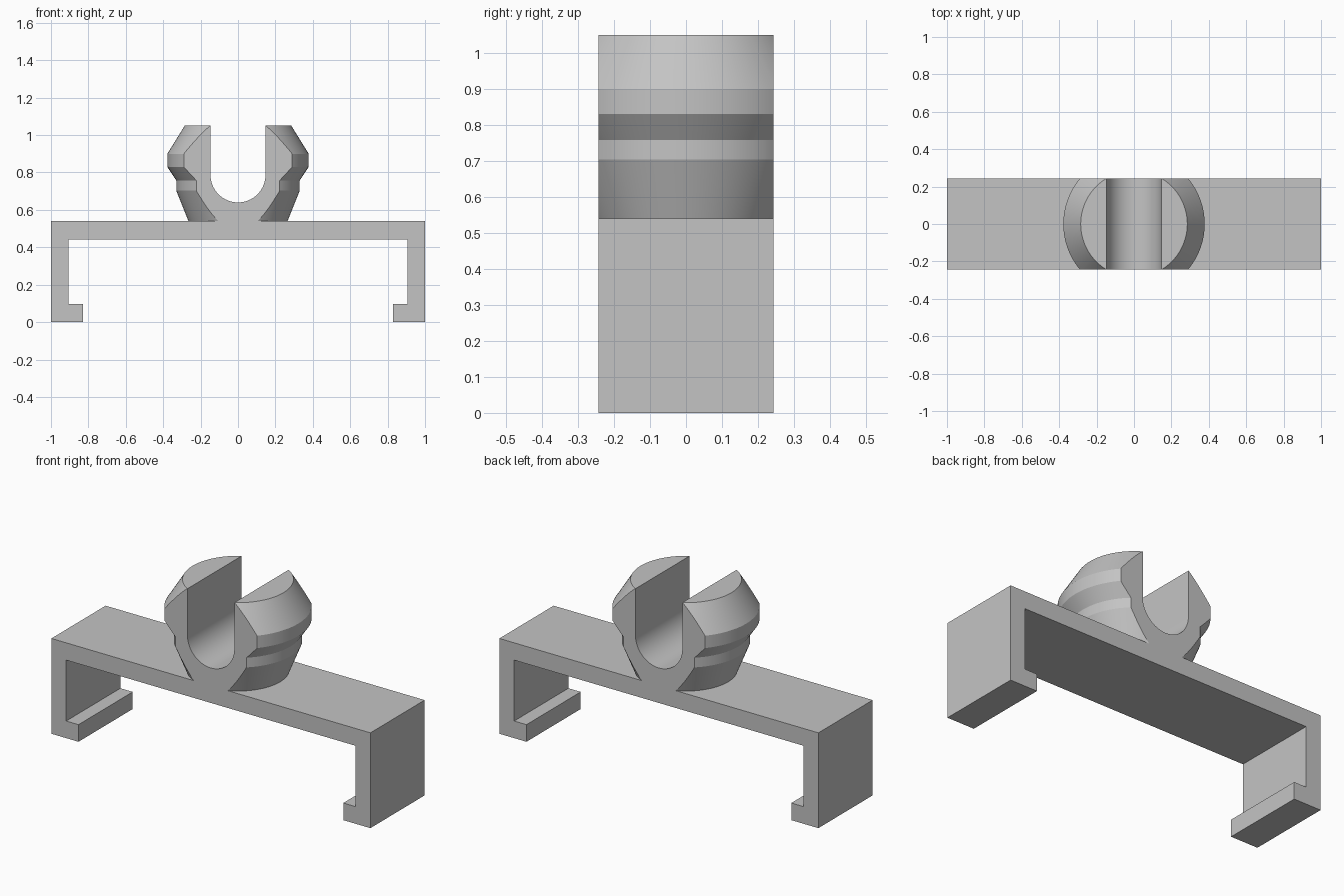
import bpy
import bmesh
from math import cos, sin, pi, radians

if "Cube" in bpy.data.objects:
    bpy.data.objects.remove(bpy.data.objects["Cube"], do_unlink=True)

HALF_DEPTH = 0.243
PLATE_TOP = 0.54
CLIP_TOP = 1.05

# Single plain grey
grey = bpy.data.materials.new("plain_grey")
grey.use_nodes = True
grey.diffuse_color = (0.55, 0.55, 0.55, 1)
grey.node_tree.nodes["Principled BSDF"].inputs["Base Color"].default_value = (0.55, 0.55, 0.55, 1)


def finish(name, bm):
    bmesh.ops.recalc_face_normals(bm, faces=bm.faces[:])
    mesh = bpy.data.meshes.new(name)
    bm.to_mesh(mesh)
    bm.free()
    mesh.materials.append(grey)
    obj = bpy.data.objects.new(name, mesh)
    bpy.context.collection.objects.link(obj)
    return obj


def extrude_profile(name, points, half_depth):
    """Extrude an x-z outline symmetrically along y."""
    bm = bmesh.new()
    face = bm.faces.new([bm.verts.new((x, -half_depth, z)) for x, z in points])
    moved = bmesh.ops.extrude_face_region(bm, geom=[face])["geom"]
    verts = [g for g in moved if isinstance(g, bmesh.types.BMVert)]
    bmesh.ops.translate(bm, verts=verts, vec=(0, 2 * half_depth, 0))
    return finish(name, bm)


def lathe(name, profile, steps=96):
    """Revolve a radius-height profile about z into a closed solid."""
    bm = bmesh.new()
    rings = [[bm.verts.new((r * cos(2 * pi * i / steps), r * sin(2 * pi * i / steps), z))
              for i in range(steps)] for r, z in profile]
    for low, high in zip(rings, rings[1:]):
        for i in range(steps):
            j = (i + 1) % steps
            bm.faces.new((low[i], low[j], high[j], high[i]))
    bm.faces.new(rings[0])
    bm.faces.new(rings[-1])
    return finish(name, bm)


def boolean(target, cutter, operation):
    cutter.hide_render = True
    mod = target.modifiers.new("cut", 'BOOLEAN')
    mod.operation = operation
    mod.solver = 'EXACT'
    mod.object = cutter
    bpy.context.view_layer.objects.active = target
    bpy.ops.object.modifier_apply(modifier=mod.name)
    bpy.data.objects.remove(cutter, do_unlink=True)


# Bracket: flat bridge, two legs and inward lips
right_half = [(1, PLATE_TOP), (1, 0), (0.83, 0), (0.83, 0.097), (0.907, 0.097), (0.907, 0.442)]
left_half = [(-x, z) for x, z in reversed(right_half)]
extrude_profile("bracket", right_half + left_half, HALF_DEPTH)

# Clip: turned body, trimmed flat front and back
clip = lathe("clip", [(0.265, PLATE_TOP), (0.33, 0.703), (0.33, 0.758),
                      (0.378, 0.83), (0.378, 0.90), (0.285, CLIP_TOP)])
trim = extrude_profile("trim_box", [(-1, 0), (1, 0), (1, 2), (-1, 2)], HALF_DEPTH)
boolean(clip, trim, 'INTERSECT')

# Round-bottomed slot through the clip
SLOT_R, SLOT_Z, STEPS = 0.147, 0.787, 32
arc = [(-SLOT_R * cos(pi * i / STEPS), SLOT_Z - SLOT_R * sin(pi * i / STEPS))
       for i in range(STEPS + 1)]
slot = extrude_profile("slot_cutter", arc + [(SLOT_R, 1.3), (-SLOT_R, 1.3)], 0.6)
boolean(clip, slot, 'DIFFERENCE')

# Smooth the turned surfaces, keep the edges crisp
bpy.ops.object.select_all(action='DESELECT')
clip.select_set(True)
bpy.context.view_layer.objects.active = clip
bpy.ops.object.shade_smooth_by_angle(angle=radians(14))
